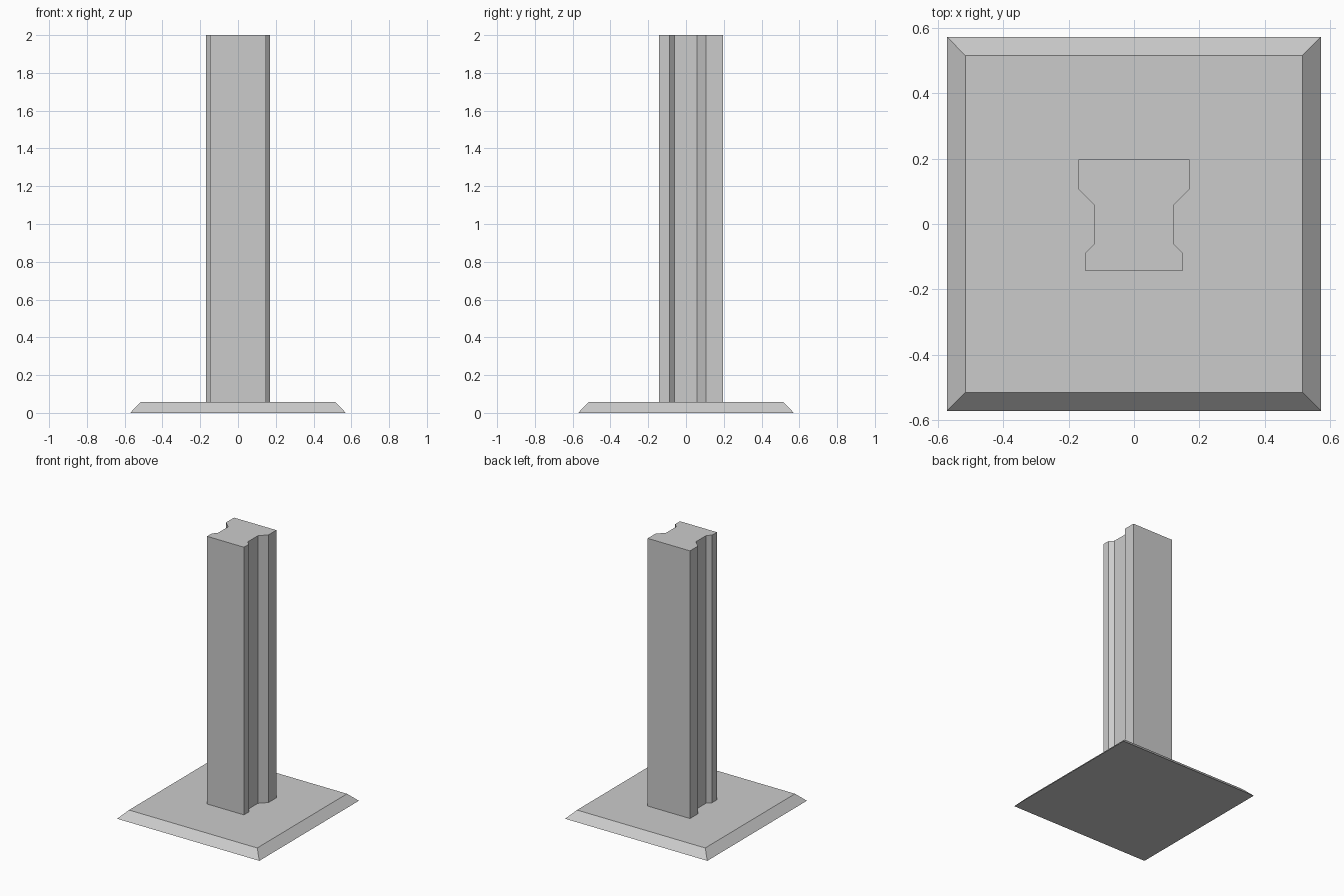
import bpy
import bmesh

default_cube = bpy.data.objects.get("Cube")
if default_cube:
    bpy.data.objects.remove(default_cube, do_unlink=True)

# One plain grey for the whole model
grey = bpy.data.materials.new("light_grey")
grey.use_nodes = True
colour = (0.6, 0.6, 0.6, 1)
grey.diffuse_color = colour
grey.node_tree.nodes["Principled BSDF"].inputs["Base Color"].default_value = colour


def prism(name, lower, upper, z0, z1):
    """Closed solid between two matching outlines, listed anticlockwise."""
    bm = bmesh.new()
    bottom = [bm.verts.new((x, y, z0)) for x, y in lower]
    top = [bm.verts.new((x, y, z1)) for x, y in upper]
    bm.faces.new(bottom[::-1])
    bm.faces.new(top)
    count = len(lower)
    for i in range(count):
        j = (i + 1) % count
        bm.faces.new((bottom[i], bottom[j], top[j], top[i]))
    mesh = bpy.data.meshes.new(name)
    bm.to_mesh(mesh)
    bm.free()
    mesh.materials.append(grey)
    obj = bpy.data.objects.new(name, mesh)
    bpy.context.collection.objects.link(obj)
    return obj


def square(half):
    return [(-half, -half), (half, -half), (half, half), (-half, half)]


BASE_HEIGHT = 0.057

# Square base plate with sloping edges
prism("base_plate", square(0.571), square(0.515), 0, BASE_HEIGHT)

# Post with a narrow waist and a wider back flange, mirrored across x
side = [(0.148, -0.143), (0.148, -0.088), (0.12, -0.06),
        (0.12, 0.057), (0.17, 0.107), (0.17, 0.197)]
outline = side + [(-x, y) for x, y in reversed(side)]
prism("post", outline, outline, BASE_HEIGHT, 2)
